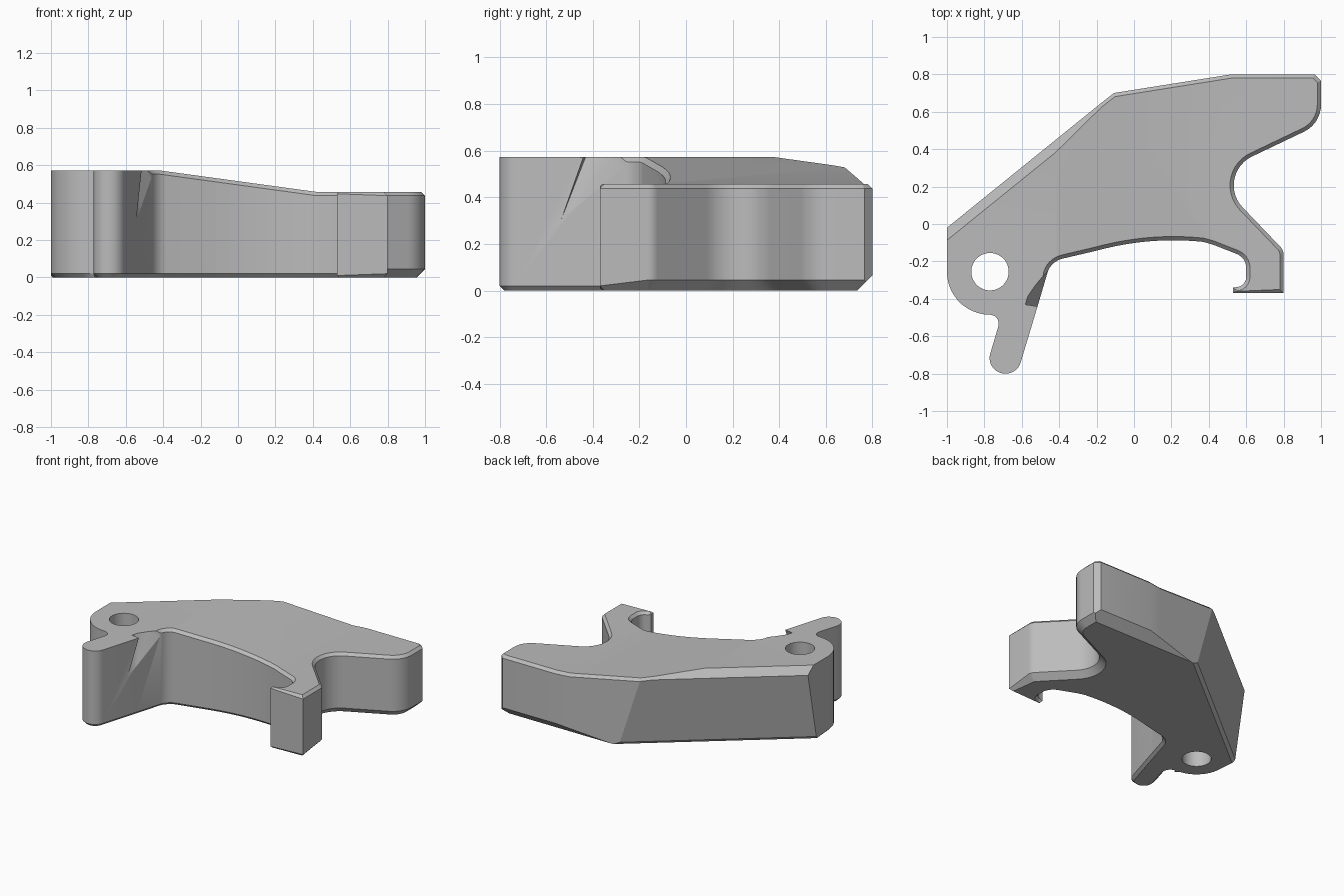
import bpy, bmesh, math
from mathutils import Vector

cube = bpy.data.objects.get("Cube")
if cube:
    bpy.data.objects.remove(cube)

grey = bpy.data.materials.new("plain_grey")
grey.use_nodes = True
colour = (0.5, 0.5, 0.5, 1)
grey.diffuse_color = colour
grey.node_tree.nodes["Principled BSDF"].inputs["Base Color"].default_value = colour

# Clockwise outline corners: x, y, fillet radius, top chamfer, bottom chamfer
CORNERS = [
    (-1, -.02, 0, 0, 0), (-.11, .70, 0, .02, 0), (.52, .80, 0, .02, 0),
    (.965, .80, 0, .02, 0), (1, .765, 0, .02, 0),                       # horn
    (1, .537, .16, .02, .045), (.418, .259, .17, .02, .045),            # side notch
    (.80, -.14, .06, .02, .045), (.80, -.37, 0, .02, .02),              # claw
    (.53, -.37, 0, .01, .01), (.53, -.34, 0, .01, .01),
    (.60, -.33, .055, .02, .02), (.60, -.18, .08, .02, .02),
    (-.445, -.20, .11, .02, .02), (-.52, -.455, 0, 0, .02),             # tab
    (-.624, -.80, .083, 0, .02), (-.80, -.80, .083, 0, .02),
    (-.707, -.485, .048, 0, .02), (-1, -.485, .229, 0, .02)]            # hub
ARC = 13  # the shallow inner arc goes in before this corner
arc = []
for i in range(13):
    x = .42 - .62 * i / 12
    arc.append((x, -.087 - .33 * (x - .21) ** 2 - (.008 if x > .4 else 0), 0, .02, .02))
CORNERS[ARC:ARC] = arc


def fillet(prev, cur, nxt):
    """Replace a corner by an arc of its radius."""
    p = Vector(cur[:2])
    if not cur[2]:
        return [(p, cur[3], cur[4])]
    a = (Vector(prev[:2]) - p).normalized()
    b = (Vector(nxt[:2]) - p).normalized()
    half = a.angle(b) / 2
    centre = p + (a + b).normalized() * cur[2] / math.sin(half)
    start = p + a * cur[2] / math.tan(half) - centre
    end = p + b * cur[2] / math.tan(half) - centre
    turn = start.angle_signed(end)
    steps = max(3, int(abs(turn) / math.radians(8)))
    out = []
    for k in range(steps + 1):
        t = -turn * k / steps
        c, s = math.cos(t), math.sin(t)
        v = Vector((start.x * c - start.y * s, start.x * s + start.y * c))
        out.append((centre + v, cur[3], cur[4]))
    return out


n = len(CORNERS)
outline = []
for i in range(n):
    outline += fillet(CORNERS[i - 1], CORNERS[i], CORNERS[(i + 1) % n])


def inset(i, amount):
    """Move an outline point inwards along its mitre."""
    p = outline[i][0]
    d1 = (p - outline[i - 1][0]).normalized()
    d2 = (outline[(i + 1) % len(outline)][0] - p).normalized()
    n1, n2 = Vector((d1.y, -d1.x)), Vector((d2.y, -d2.x))
    return p + (n1 + n2) * amount / max(.4, 1 + n1.dot(n2))


# Chamfered prism with a temporary flat top at z = 1
bm = bmesh.new()
rings = [[], [], [], []]
for i, (p, top, bot) in enumerate(outline):
    low, high = inset(i, bot), inset(i, top)
    for ring, q, z in zip(rings, (low, p, p, high), (0, bot, 1 - top, 1)):
        ring.append(bm.verts.new((q.x, q.y, z)))
for lower, upper in zip(rings, rings[1:]):
    for i in range(len(outline)):
        j = (i + 1) % len(outline)
        bm.faces.new((lower[i], lower[j], upper[j], upper[i]))
bm.faces.new(rings[0])
bm.faces.new(rings[3])
bmesh.ops.remove_doubles(bm, verts=bm.verts, dist=1e-5)


def cut(point, normal, trim=True):
    geom = bm.verts[:] + bm.edges[:] + bm.faces[:]
    res = bmesh.ops.bisect_plane(bm, geom=geom, dist=1e-5, plane_co=point,
                                 plane_no=normal, clear_outer=trim)
    if trim:
        edges = [e for e in res["geom_cut"]
                 if isinstance(e, bmesh.types.BMEdge) and e.is_boundary]
        bmesh.ops.holes_fill(bm, edges=edges, sides=0)


# Sloped top between two fold lines
for x in (-.42, .42):
    cut((x, 0, 0), (1, 0, 0), False)
for v in bm.verts:
    if v.co.z > .5:
        t = min(1, max(0, (v.co.x + .42) / .84))
        v.co.z += .572 - .115 * t - 1

# Drafted back wall, its chamfers, and the underside chamfers of the horn
out = Vector((-.72, .89, 0)).normalized()
corner = Vector((-.11, .70, .52))
up = Vector((0, 0, 1))
draft = Vector((out.x, out.y, -.155))
cut(corner, draft)
cut(corner, out + up)
cut(corner - out * .10 - up * .52, out - up)
cut((0, .735, 0), (0, 1, -1))
cut((.955, 0, 0), (1, 0, -1))
bmesh.ops.recalc_face_normals(bm, faces=bm.faces)

mesh = bpy.data.meshes.new("lever_body")
bm.to_mesh(mesh)
bm.free()
body = bpy.data.objects.new("lever_body", mesh)
bpy.context.collection.objects.link(body)
mesh.materials.append(grey)

# Pivot hole cutter
bpy.ops.mesh.primitive_cylinder_add(vertices=48, radius=.1, depth=2, location=(-.77, -.255, .3))
hole = bpy.context.object
hole.name = "pivot_hole_cutter"

# Wedge cutter for the nick beside the tab
bm = bmesh.new()
for co in [(-.543, -.537, .30), (-.585, -.42, .60), (-.57, -.37, .60), (-.46, -.24, .60),
           (-.38, -.45, .60), (-.45, -.25, .52), (-.40, -.40, .45)]:
    bm.verts.new(co)
bmesh.ops.convex_hull(bm, input=bm.verts)
bmesh.ops.recalc_face_normals(bm, faces=bm.faces)
wedge_mesh = bpy.data.meshes.new("nick_cutter")
bm.to_mesh(wedge_mesh)
bm.free()
wedge = bpy.data.objects.new("nick_cutter", wedge_mesh)
bpy.context.collection.objects.link(wedge)

# Cut the holes, then shade
bpy.ops.object.select_all(action="DESELECT")
body.select_set(True)
bpy.context.view_layer.objects.active = body
for cutter in (hole, wedge):
    cutter.hide_render = True
    cutter.data.materials.append(grey)
    mod = body.modifiers.new(cutter.name, "BOOLEAN")
    mod.operation = "DIFFERENCE"
    mod.solver = "EXACT"
    mod.object = cutter
    bpy.ops.object.modifier_apply(modifier=mod.name)
    bpy.data.objects.remove(cutter)
bpy.ops.object.shade_smooth_by_angle(angle=math.radians(25))
